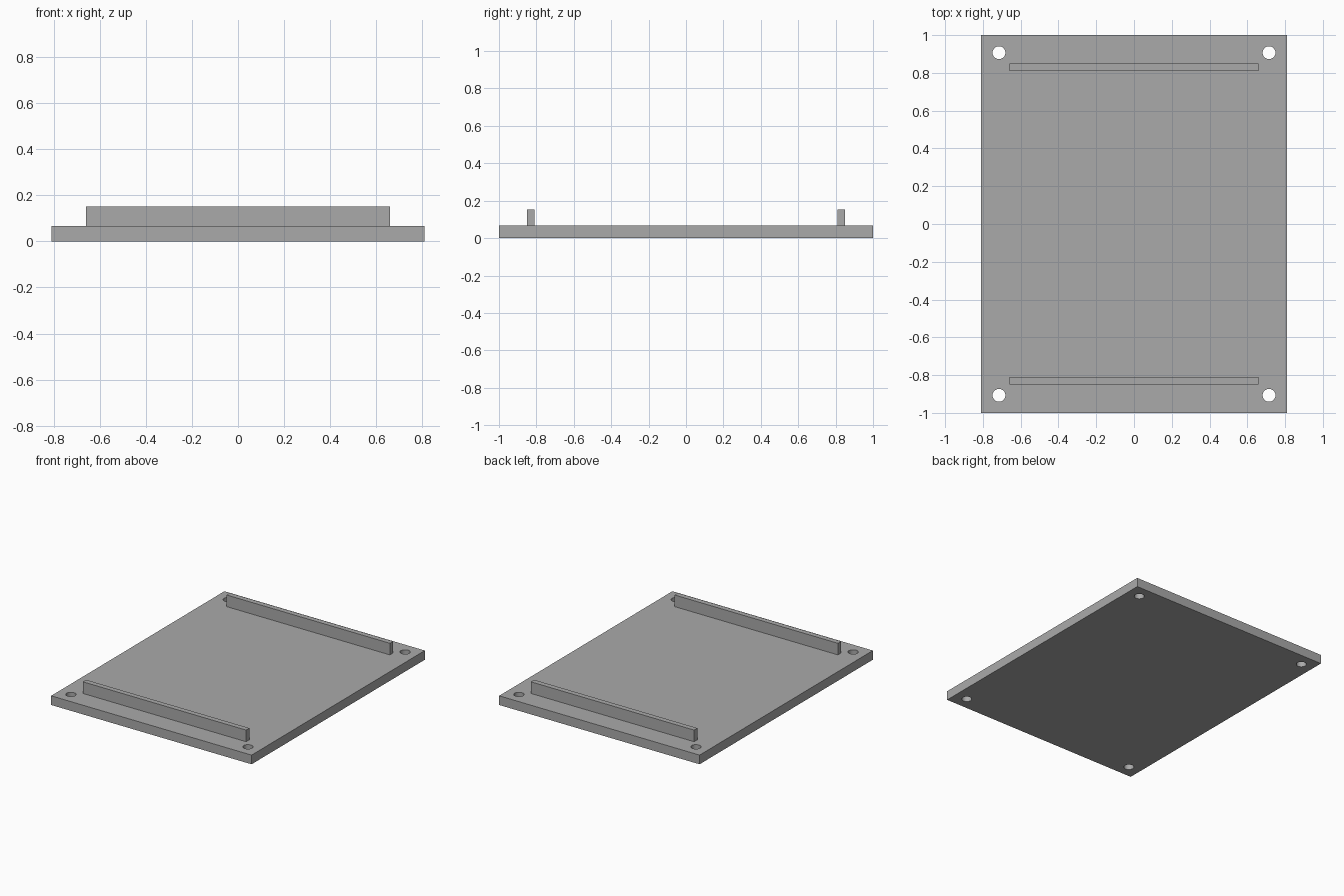
import bpy

if "Cube" in bpy.data.objects:
    bpy.data.objects.remove(bpy.data.objects["Cube"])

grey = bpy.data.materials.new("mid_grey")
grey.diffuse_color = (0.4, 0.4, 0.4, 1)
grey.use_nodes = True
grey.node_tree.nodes["Principled BSDF"].inputs["Base Color"].default_value = grey.diffuse_color

PLATE_H = 0.067
RAIL_TOP = 0.152


def box(name, centre, size):
    bpy.ops.mesh.primitive_cube_add(size=1, location=centre)
    ob = bpy.context.object
    ob.name = name
    ob.scale = size
    bpy.ops.object.transform_apply(location=False, rotation=False, scale=True)
    ob.data.materials.append(grey)
    return ob


# Base plate
plate = box("base_plate", (0, 0, PLATE_H / 2), (1.62, 2.0, PLATE_H))

# Round mounting holes through the four corners
for sx in (-1, 1):
    for sy in (-1, 1):
        bpy.ops.mesh.primitive_cylinder_add(
            vertices=32, radius=0.034, depth=0.3,
            location=(sx * 0.715, sy * 0.907, PLATE_H / 2))
        cutter = bpy.context.object
        cutter.name = "hole_cutter"
        cutter.data.materials.append(grey)
        cutter.hide_render = True
        cut = plate.modifiers.new("corner_hole", 'BOOLEAN')
        cut.operation = 'DIFFERENCE'
        cut.solver = 'EXACT'
        cut.object = cutter
        bpy.context.view_layer.objects.active = plate
        bpy.ops.object.modifier_apply(modifier=cut.name)
        bpy.data.objects.remove(cutter, do_unlink=True)

# Smooth hole walls, sharp rims
bpy.ops.object.select_all(action='DESELECT')
plate.select_set(True)
bpy.context.view_layer.objects.active = plate
bpy.ops.object.shade_smooth_by_angle()

# Raised rails across the front and back
for name, sy in (("front_rail", -1), ("back_rail", 1)):
    box(name, (0, sy * 0.83, (PLATE_H + RAIL_TOP) / 2),
        (1.32, 0.038, RAIL_TOP - PLATE_H))
